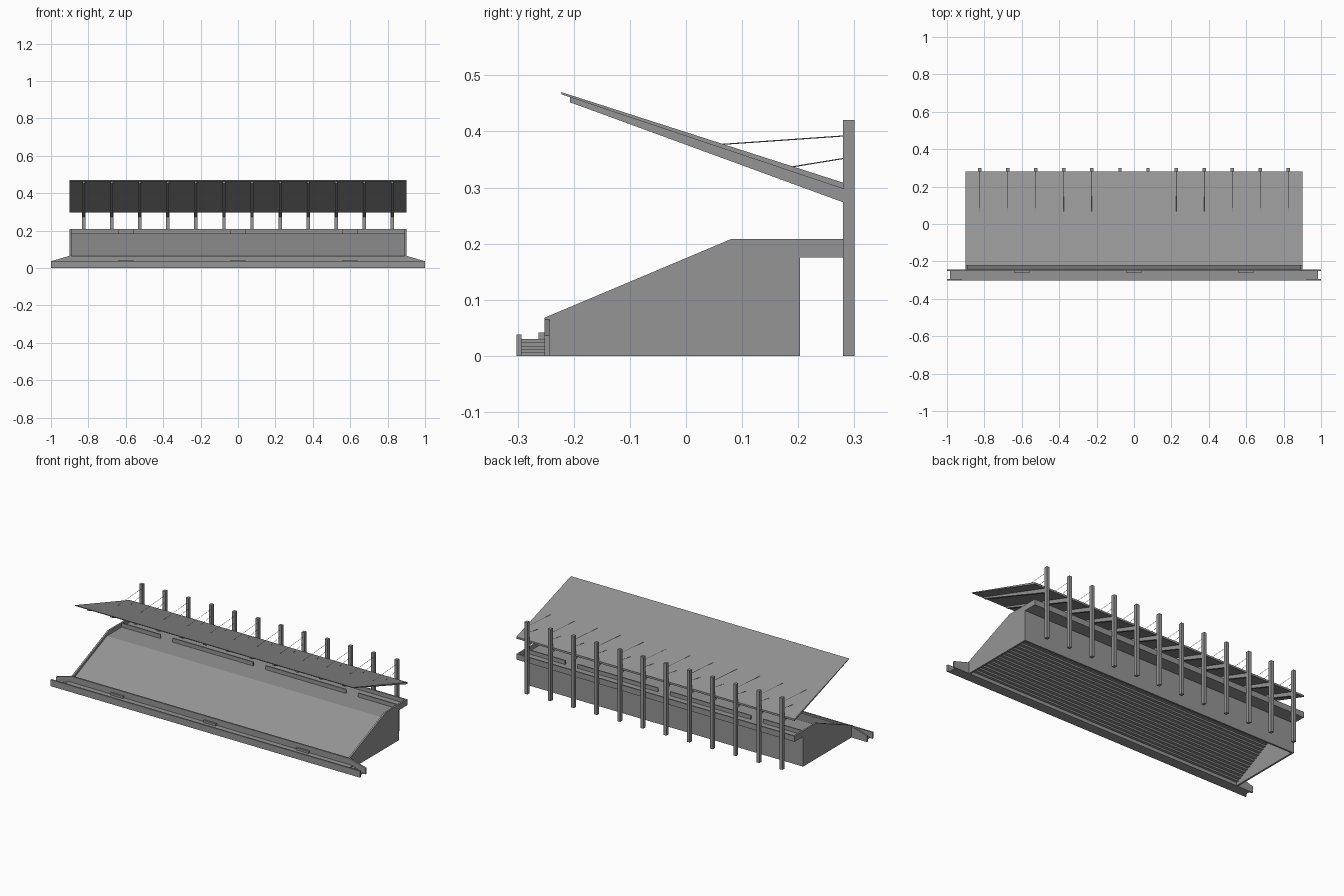
import bpy, bmesh
from mathutils import Vector

cube = bpy.data.objects.get("Cube")
if cube:
    bpy.data.objects.remove(cube, do_unlink=True)

grey = bpy.data.materials.new("concrete_grey")
grey.use_nodes = True
colour = (0.3, 0.3, 0.3, 1)
grey.diffuse_color = colour
grey.node_tree.nodes["Principled BSDF"].inputs["Base Color"].default_value = colour


def finish(name, bm):
    bmesh.ops.recalc_face_normals(bm, faces=bm.faces)
    mesh = bpy.data.meshes.new(name)
    bm.to_mesh(mesh)
    bm.free()
    mesh.materials.append(grey)
    obj = bpy.data.objects.new(name, mesh)
    bpy.context.collection.objects.link(obj)
    return obj


def extrude(name, points, shift):
    """Extrude a flat outline of 3D points along a vector."""
    bm = bmesh.new()
    face = bm.faces.new([bm.verts.new(p) for p in points])
    new = bmesh.ops.extrude_face_region(bm, geom=[face])["geom"]
    verts = [v for v in new if isinstance(v, bmesh.types.BMVert)]
    bmesh.ops.translate(bm, vec=shift, verts=verts)
    return finish(name, bm)


def along_x(name, profile, x0, x1):
    return extrude(name, [(x0, y, z) for y, z in profile], (x1 - x0, 0, 0))


def along_y(name, profile, y0, y1):
    return extrude(name, [(x, y0, z) for x, z in profile], (0, y1 - y0, 0))


def box(name, x0, x1, y0, y1, z0, z1):
    return along_x(name, [(y0, z0), (y1, z0), (y1, z1), (y0, z1)], x0, x1)


def cable(name, start, end, radius=0.001):
    curve = bpy.data.curves.new(name, "CURVE")
    curve.dimensions = "3D"
    curve.bevel_depth = radius
    curve.bevel_resolution = 0
    spline = curve.splines.new("POLY")
    spline.points.add(1)
    for point, pos in zip(spline.points, (start, end)):
        point.co = (*pos, 1)
    curve.materials.append(grey)
    bpy.context.collection.objects.link(bpy.data.objects.new(name, curve))


HALF = 0.9      # half width of the stand
FLOOR = 0.185   # upper walkway level

# Seating bank: smooth ramp above, stepped soffit below
STEPS = 17
y0, z0, y1 = -0.245, 0.055, 0.06
soffit = []
for i in range(STEPS):
    y = y1 - (y1 - y0) * i / STEPS
    z = 0.165 - 0.155 * i / STEPS
    soffit += [(y, z), (y - (y1 - y0) / STEPS, z)]
bank = [(y0, z0), (y1, FLOOR), (0.2, FLOOR), (0.2, 0.165)] + soffit
along_x("seating_bank", bank, -HALF + 0.01, HALF - 0.01)

# Side walls
side = [(-0.252, 0), (-0.252, 0.068), (0.08, 0.208), (0.203, 0.208), (0.203, 0)]
for label, x in (("right", -HALF), ("left", HALF - 0.01)):
    along_x(label + "_side_wall", side, x, x + 0.01)

# Front and back walls
box("front_wall", -HALF, HALF, -0.252, -0.243, 0, 0.065)
box("back_wall", -HALF, HALF, 0.193, 0.203, 0, FLOOR)

# Upper walkway with rear parapet and end walls
box("upper_walkway", -HALF, HALF, 0.2, 0.282, 0.175, FLOOR)
box("rear_parapet", -HALF, HALF, 0.274, 0.282, FLOOR, 0.208)
for label, x in (("right", -HALF), ("left", HALF - 0.01)):
    box(label + "_walkway_end", x, x + 0.01, 0.2, 0.276, FLOOR, 0.208)

# Low divider walls between the entrances
for a, b in ((-HALF, -0.64), (-0.56, -0.04), (0.04, 0.56), (0.64, HALF)):
    box("divider_wall", a, b, 0.196, 0.203, FLOOR, 0.208)

# Front walkway with parapet, steps to the seats, and stairs at both ends
box("front_walkway", -HALF, HALF, -0.293, -0.25, 0, 0.03)
box("front_parapet", -1, 1, -0.302, -0.293, 0, 0.038)
for x in (-0.6, 0, 0.6):
    box("seat_access_step", x - 0.04, x + 0.04, -0.263, -0.25, 0.03, 0.042)

for s, label in ((-1, "right"), (1, "left")):
    slope = [(s * HALF, 0), (s, 0), (s, 0.036), (s * HALF, 0.065)]
    along_y(label + "_stair_parapet", slope, -0.252, -0.243)
    for i in range(5):
        inner = s * HALF
        outer = s * (0.92 + 0.016 * i)
        top = 0.03 - 0.006 * i
        box(label + "_stair_tread", min(inner, outer), max(inner, outer),
            -0.293, -0.252, top - 0.006, top)

# Roof sheet
along_x("roof", [(-0.222, 0.47), (0.282, 0.308), (0.282, 0.297), (-0.222, 0.466)],
        -HALF, HALF)

# Posts, roof beams and stay cables
for i in range(12):
    x = -0.825 + 0.15 * i
    box("post", x - 0.009, x + 0.009, 0.28, 0.3, 0, 0.42)
    along_x("roof_beam", [(-0.207, 0.462), (0.282, 0.298), (0.282, 0.273), (-0.207, 0.452)],
            x - 0.007, x + 0.007)
    cable("long_stay", Vector((x, 0.282, 0.392)), Vector((x, 0.065, 0.377)))
    cable("short_stay", Vector((x, 0.282, 0.352)), Vector((x, 0.19, 0.337)))
